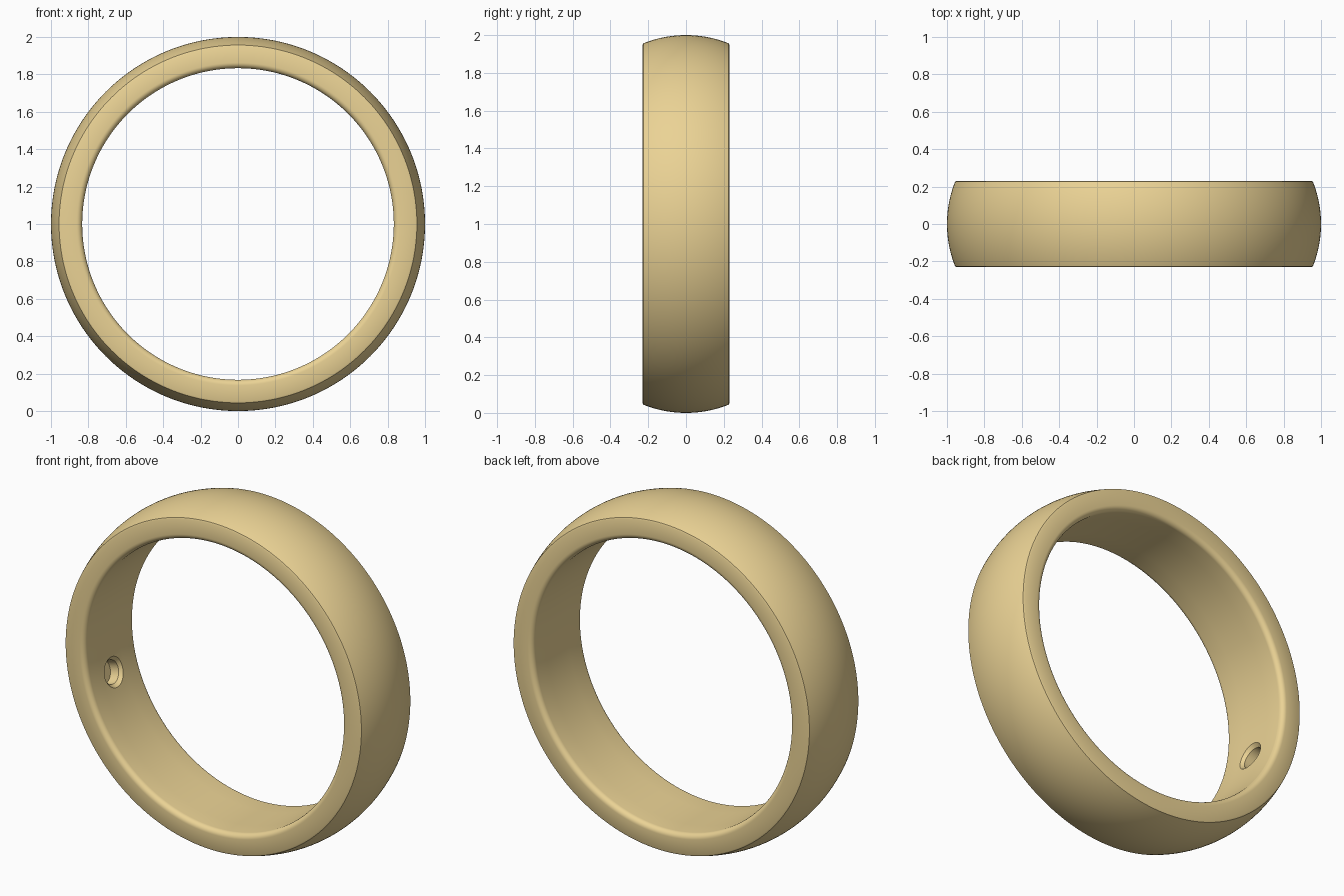
import bpy, bmesh
from math import sin, cos, pi, radians
from mathutils import Matrix, Vector

if "Cube" in bpy.data.objects:
    bpy.data.objects.remove(bpy.data.objects["Cube"])


def lathe(name, profile, steps, closed):
    """Revolve (radius, height) points round the z axis into a solid."""
    bm = bmesh.new()
    rings = []
    for i in range(steps):
        a = 2 * pi * i / steps
        rings.append([bm.verts.new((r * cos(a), r * sin(a), h)) for r, h in profile])
    n = len(profile)
    for i in range(steps):
        a, b = rings[i], rings[(i + 1) % steps]
        for j in range(n if closed else n - 1):
            k = (j + 1) % n
            bm.faces.new((a[j], b[j], b[k], a[k]))
    if not closed:
        bm.faces.new([r[0] for r in rings])
        bm.faces.new([r[-1] for r in rings])
    bmesh.ops.recalc_face_normals(bm, faces=bm.faces)
    me = bpy.data.meshes.new(name)
    bm.to_mesh(me)
    bm.free()
    ob = bpy.data.objects.new(name, me)
    bpy.context.collection.objects.link(ob)
    return ob


# Band cross-section: domed outside, flat sides, rounded inner edges
HALF, INNER, SAG, FILLET = 0.23, 0.833, 0.045, 0.03
dome_r = (HALF ** 2 + SAG ** 2) / (2 * SAG)
profile = []
for i in range(25):
    h = -HALF + 0.004 + (2 * HALF - 0.008) * i / 24
    profile.append((1 - dome_r + (dome_r ** 2 - h * h) ** 0.5, h))
profile.append((0.948, HALF))
inner = [(INNER + FILLET * (1 - sin(a)), HALF - FILLET + FILLET * cos(a))
         for a in (radians(90 * i / 8) for i in range(9))]
profile += inner
profile += [(INNER, 0.1), (INNER, 0.0), (INNER, -0.1)]
profile += [(r, -h) for r, h in reversed(inner)]
profile.append((0.948, -HALF))

band = lathe("ring_band", profile, 192, True)
band.data.transform(Matrix.Translation((0, 0, 1)) @ Matrix.Rotation(pi / 2, 4, 'X'))

# Blind countersunk hole on the inside, slightly below the left side
hole = lathe("hole_cutter",
             [(0.10, 0.805), (0.083, 0.831), (0.066, 0.85), (0.066, 0.905)], 48, False)
out = Vector((-cos(radians(15)), 0, -sin(radians(15))))
hole.data.transform(Matrix.Translation((0, 0, 1)) @ out.to_track_quat('Z', 'Y').to_matrix().to_4x4())
hole.hide_render = True

cut = band.modifiers.new("hole", 'BOOLEAN')
cut.operation = 'DIFFERENCE'
cut.solver = 'EXACT'
cut.object = hole
bpy.context.view_layer.objects.active = band
band.select_set(True)
hole.select_set(False)
bpy.ops.object.modifier_apply(modifier=cut.name)
bpy.data.objects.remove(hole)
bpy.ops.object.shade_smooth_by_angle(angle=radians(30))

# Gold
gold = bpy.data.materials.new("gold")
gold.diffuse_color = (0.83, 0.65, 0.30, 1)
gold.use_nodes = True
gold.node_tree.nodes["Principled BSDF"].inputs["Base Color"].default_value = gold.diffuse_color
band.data.materials.clear()
band.data.materials.append(gold)
